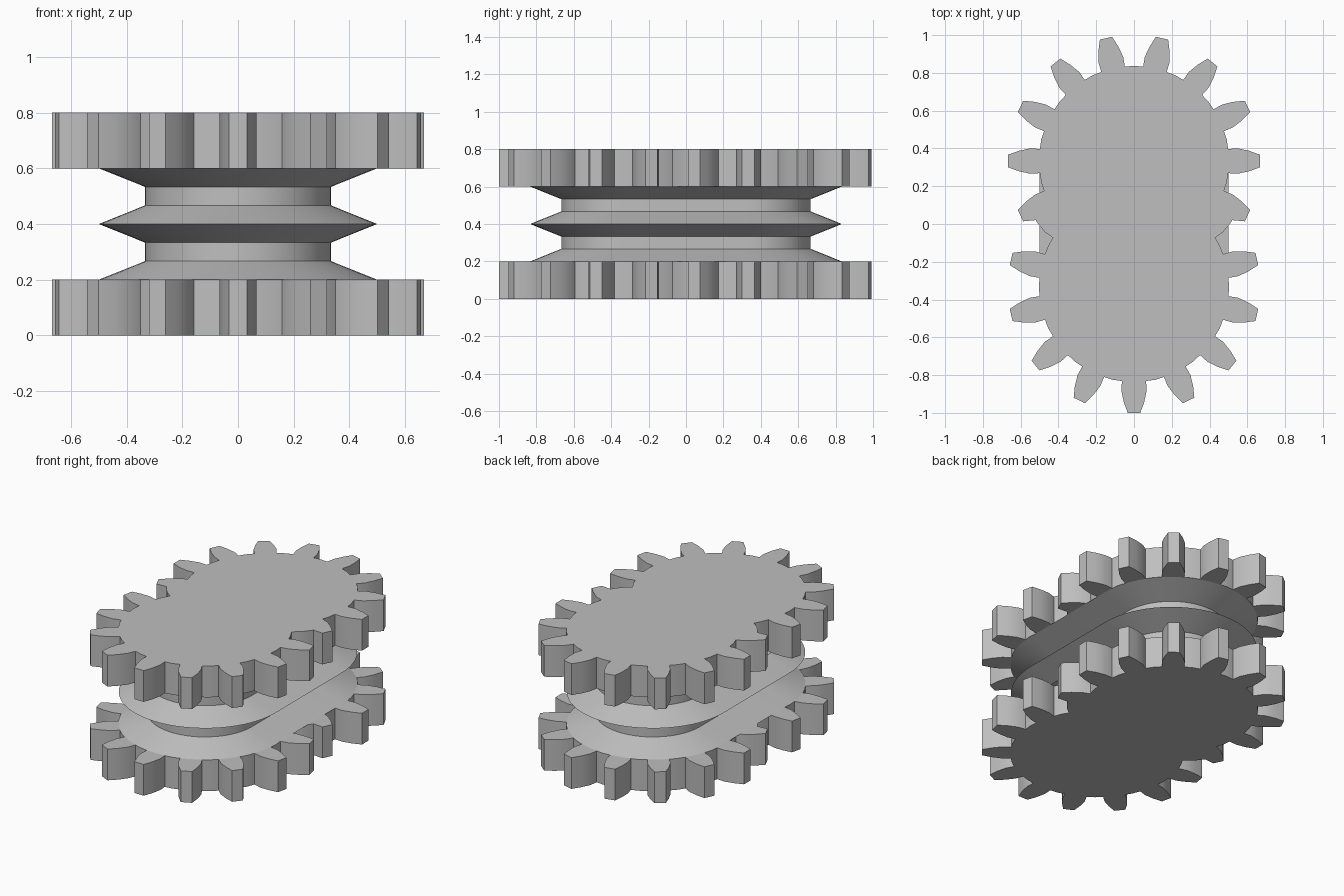
import bpy, bmesh
from math import sin, cos, pi, radians

cube = bpy.data.objects.get("Cube")
if cube:
    bpy.data.objects.remove(cube, do_unlink=True)

OFFSET = 1 / 3      # distance of each gear axis from the middle
TEETH = 14
RIM, GROOVE = 0.5, 0.333

grey = bpy.data.materials.new("plain grey")
grey.use_nodes = True
grey.diffuse_color = (0.52, 0.52, 0.52, 1)
grey.node_tree.nodes["Principled BSDF"].inputs["Base Color"].default_value = (0.52, 0.52, 0.52, 1)


def loft(name, rings):
    """Solid through a stack of closed rings, capped at both ends."""
    bm = bmesh.new()
    loops = [[bm.verts.new(p) for p in ring] for ring in rings]
    n = len(loops[0])
    for low, high in zip(loops, loops[1:]):
        for i in range(n):
            j = (i + 1) % n
            bm.faces.new((low[i], low[j], high[j], high[i]))
    bm.faces.new(loops[0][::-1])
    bm.faces.new(loops[-1])
    mesh = bpy.data.meshes.new(name)
    bm.to_mesh(mesh)
    bm.free()
    mesh.materials.append(grey)
    obj = bpy.data.objects.new(name, mesh)
    bpy.context.collection.objects.link(obj)
    return obj


def activate(obj):
    bpy.ops.object.select_all(action='DESELECT')
    obj.select_set(True)
    bpy.context.view_layer.objects.active = obj


def gear_outline(cy, phase):
    # One tooth as (distance along, distance across), then the valley middle
    half = [(0.498, 0.064), (0.55, 0.067), (0.61, 0.054), (0.667, 0.033)]
    tooth = [(r, -w) for r, w in half] + [(r, w) for r, w in reversed(half)]
    points = []
    for k in range(TEETH):
        a = phase + 2 * pi * k / TEETH
        points += [(r * cos(a) - w * sin(a), cy + r * sin(a) + w * cos(a)) for r, w in tooth]
        v = a + pi / TEETH
        points.append((0.504 * cos(v), cy + 0.504 * sin(v)))
    return points


def gear(name, cy, phase, z0, z1):
    outline = gear_outline(cy, phase)
    return loft(name, [[(x, y, z) for x, y in outline] for z in (z0, z1)])


def gear_plate(name, z0, z1):
    # Two overlapping gears fused into one plate
    plate = gear(name, OFFSET, 0, z0, z1)
    other = gear("gear_helper", -OFFSET, -pi / 2, z0, z1)
    union = plate.modifiers.new("fuse", 'BOOLEAN')
    union.operation = 'UNION'
    union.solver = 'EXACT'
    union.object = other
    activate(plate)
    bpy.ops.object.modifier_apply(modifier=union.name)
    bpy.data.objects.remove(other, do_unlink=True)
    return plate


def stadium(r, z, steps=32):
    ring = []
    for side in (0, 1):
        for i in range(steps + 1):
            a = pi * side + pi * i / steps
            ring.append((r * cos(a), r * sin(a) + (-OFFSET if side else OFFSET), z))
    return ring


# Toothed plates at the bottom and top
parts = [gear_plate("lower_gear_plate", 0, 0.2), gear_plate("upper_gear_plate", 0.6, 0.8)]

# Oval core with two grooves around a sharp middle ridge
profile = [(RIM, 0.2), (GROOVE, 0.267), (GROOVE, 0.333), (RIM, 0.4),
           (GROOVE, 0.467), (GROOVE, 0.533), (RIM, 0.6)]
parts.append(loft("grooved_core", [stadium(r, z) for r, z in profile]))

for part in parts:
    activate(part)
    bpy.ops.object.shade_smooth_by_angle(angle=radians(20))
